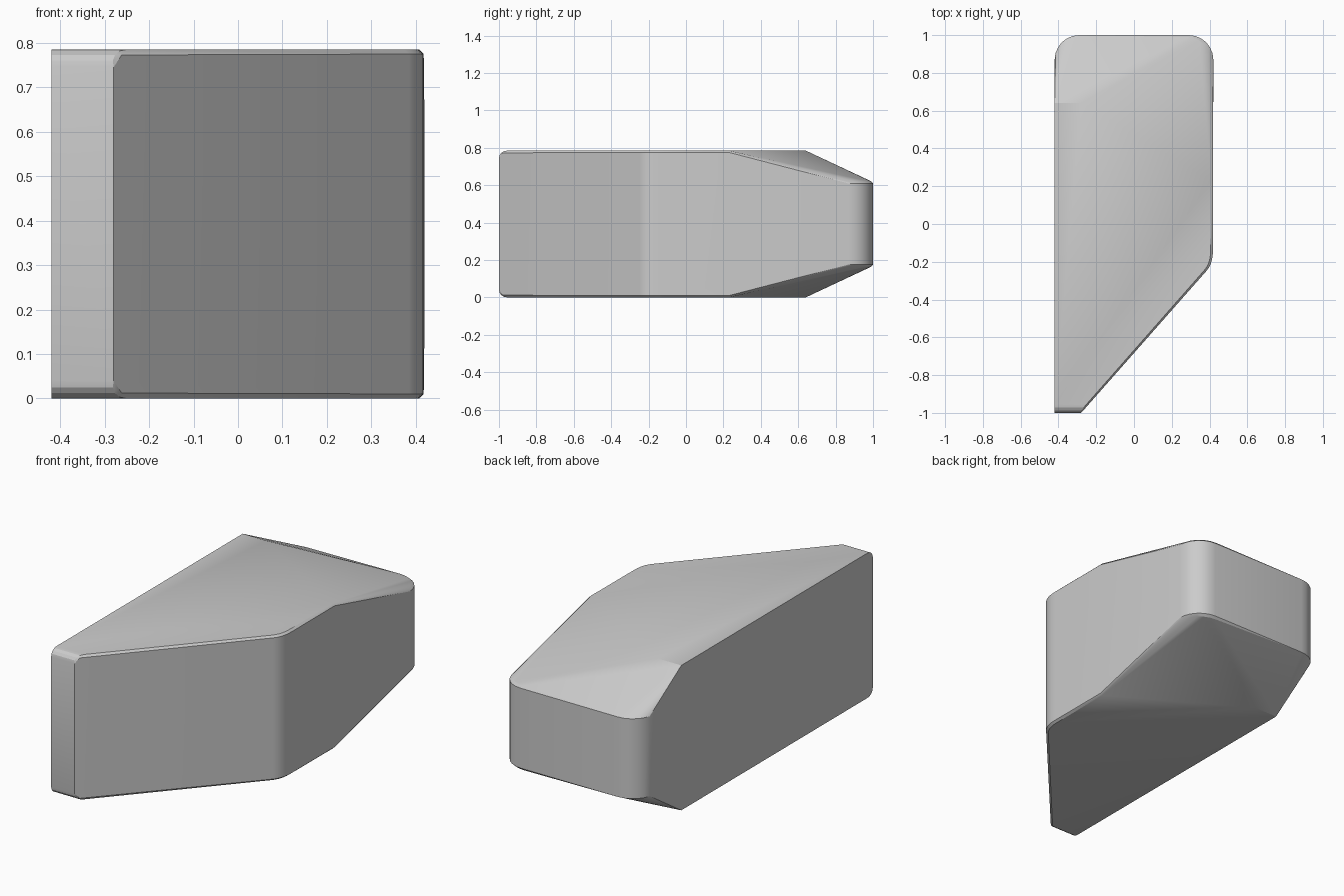
import bpy, bmesh
from math import sin, cos, pi, radians

if "Cube" in bpy.data.objects:
    bpy.data.objects.remove(bpy.data.objects["Cube"])

H = 0.785      # full height
ZB = 0.609     # height where the rear taper meets the rear wall
points = []


def add(x, y, z):
    """Add a point and its copy mirrored about mid-height."""
    points.extend([(x, y, z), (x, y, H - z)])


def curve(a, b, c, n):
    """Rounded corner from a to c around control point b."""
    for i in range(n + 1):
        t = i / n
        yield tuple((1 - t) ** 2 * p + 2 * t * (1 - t) * q + t * t * r
                    for p, q, r in zip(a, b, c))


# Narrow front end with rounded top and bottom edges
for i in range(5):
    a = i / 4 * pi / 2
    y, z = -0.955 - 0.045 * cos(a), H - 0.04 + 0.04 * sin(a)
    add(-0.42, y, z)
    add(-0.28 - 0.012 * sin(a) + (y + 1) * 0.88, y, z)
add(-0.262, -0.98, 0.773)

# Rounded corner between slanted side and right side, with a fine edge bevel
for x, y in curve((0.385, -0.247), (0.418, -0.209), (0.418, -0.14), 5):
    add(x, y, H - 0.01)
    add(x - 0.012, y + 0.003, H)

# Right end of the flat top, where the taper starts
add(0.418, 0.23, H - 0.01)
add(0.408, 0.23, H)

# Ridge start and left end of the flat top
add(-0.28, 0.64, H)
add(-0.42, 0.64, H)

# Rear wall with rounded vertical corners
for i in range(7):
    a = i / 6 * pi / 2
    for s in (-1, 1):
        add(s * (0.29 + 0.13 * sin(a)), 0.87 + 0.13 * cos(a), ZB)
    add(0.28 + 0.13 * sin(a), 0.86 + 0.13 * cos(a), ZB + 0.012)

# Solid body wrapped around the profile points
bm = bmesh.new()
for p in points:
    bm.verts.new(p)
bmesh.ops.remove_doubles(bm, verts=bm.verts, dist=0.0005)
bmesh.ops.convex_hull(bm, input=bm.verts)
bmesh.ops.delete(bm, geom=[v for v in bm.verts if not v.link_faces], context='VERTS')
bmesh.ops.dissolve_limit(bm, angle_limit=radians(1), verts=bm.verts, edges=bm.edges)
bmesh.ops.recalc_face_normals(bm, faces=bm.faces)
mesh = bpy.data.meshes.new("wedge_body")
bm.to_mesh(mesh)
bm.free()
body = bpy.data.objects.new("wedge_body", mesh)
bpy.context.collection.objects.link(body)
bpy.context.view_layer.objects.active = body
body.select_set(True)
bpy.ops.object.shade_smooth_by_angle(angle=radians(20))
